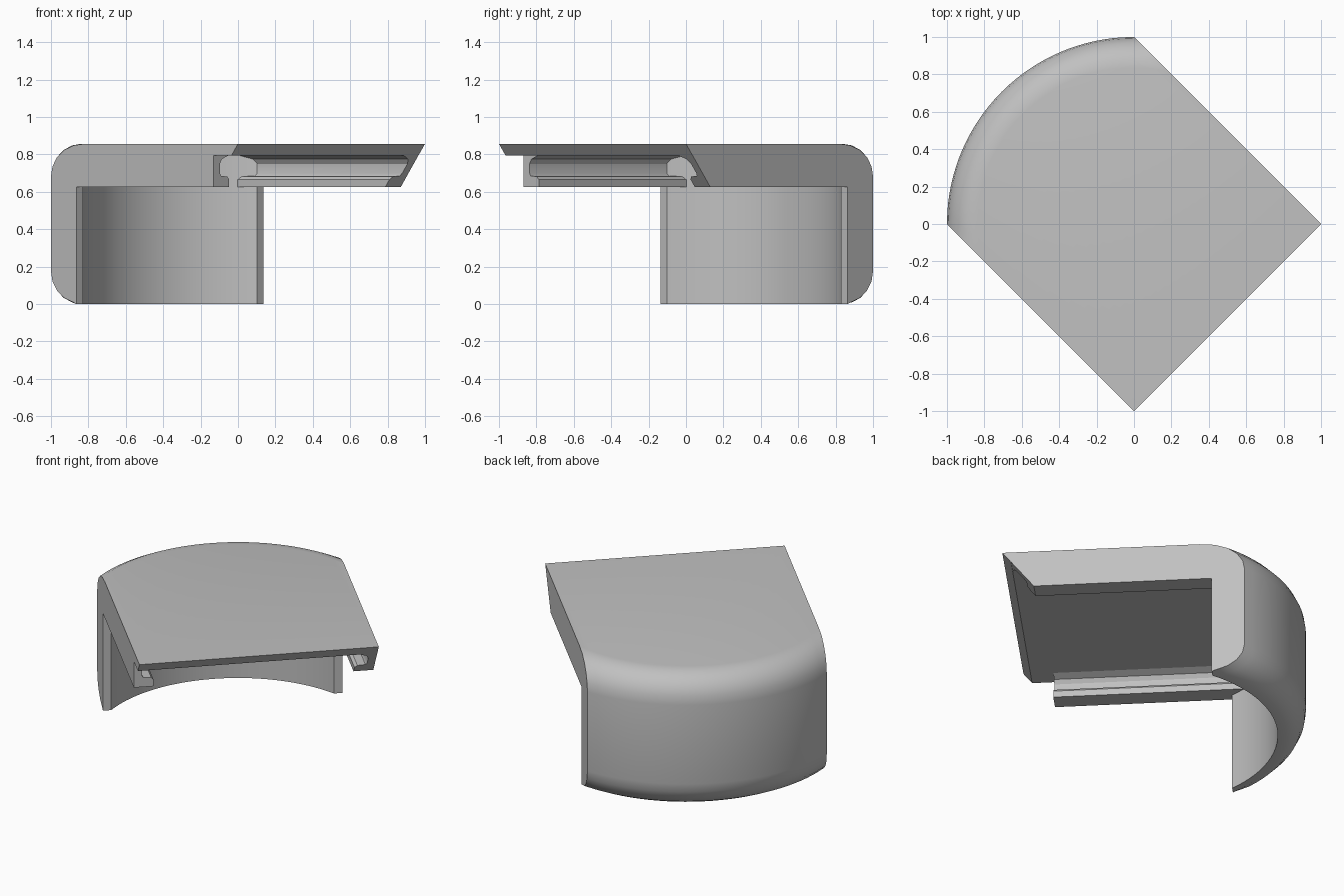
import bpy, bmesh
from math import sin, cos, pi, sqrt, asin
from mathutils import Matrix

cube = bpy.data.objects.get("Cube")
if cube:
    bpy.data.objects.remove(cube, do_unlink=True)

grey = bpy.data.materials.new("plain grey")
grey.use_nodes = True
colour = (0.53, 0.53, 0.53, 1)
grey.diffuse_color = colour
grey.node_tree.nodes["Principled BSDF"].inputs["Base Color"].default_value = colour

HALF = sqrt(0.5)          # half width and half depth of the square part
INNER = 0.836             # radius of the inside of the curved wall
TOP, CEILING, RAIL = 0.857, 0.793, 0.625
FRONT_SLOPE = 0.79        # lean of the open front edge
ROUND = 0.175             # rounding of the wall's top and bottom


def loft(name, sections):
    """Skin a closed row of equal sections, cap it and turn it to the diagonal."""
    bm = bmesh.new()
    rings = [[bm.verts.new(p) for p in s] for s in sections]
    n = len(rings[0])
    for a, b in zip(rings, rings[1:]):
        for i in range(n):
            j = (i + 1) % n
            bm.faces.new((a[i], a[j], b[j], b[i]))
    bm.faces.new(rings[0])
    bm.faces.new(rings[-1])
    bmesh.ops.recalc_face_normals(bm, faces=bm.faces)
    bm.transform(Matrix.Rotation(-pi / 4, 4, 'Z'))
    mesh = bpy.data.meshes.new(name)
    bm.to_mesh(mesh)
    bm.free()
    mesh.materials.append(grey)
    obj = bpy.data.objects.new(name, mesh)
    bpy.context.collection.objects.link(obj)
    bpy.ops.object.select_all(action='DESELECT')
    obj.select_set(True)
    bpy.context.view_layer.objects.active = obj
    bpy.ops.object.shade_smooth_by_angle(angle=pi / 6)
    return obj


# Curved wall and flat top, as one shell
STEPS = 5
core = 1 - INNER
arc = [i / STEPS * pi / 2 for i in range(STEPS + 1)]
outer = [(INNER + core * sin(a), ROUND * (1 - cos(a))) for a in arc]
outer += [(INNER + core * cos(a), TOP - ROUND * (1 - sin(a))) for a in arc]


def shell_section(v):
    w = min(abs(v), 0.658)
    inside = -sqrt(INNER ** 2 - w ** 2)
    pts = []
    for r, z in outer:
        u = -sqrt(r * r - v * v)
        pts.append((min(u, inside) if z < RAIL else u, v, z))
    pts += [(HALF, v, TOP),
            (HALF - FRONT_SLOPE * (TOP - CEILING), v, CEILING),
            (inside, v, CEILING)]
    return pts


limit = asin(0.658 / INNER)
stations = [INNER * sin(limit * i / 14) for i in range(-14, 15)]
loft("curved_cover", [shell_section(v) for v in [-HALF] + stations + [HALF]])

# Grooved side rails with an inward lip
rail_profile = [(HALF, RAIL), (0.59, RAIL), (0.59, 0.665), (0.605, 0.682),
                (0.652, 0.685), (0.66, 0.7), (0.66, 0.75),
                (0.645, 0.775), (0.6, CEILING), (HALF, CEILING)]
for name, side, slope in (("left_rail", 1, FRONT_SLOPE), ("right_rail", -1, 0)):
    back = [(-0.62, side * v, z) for v, z in rail_profile]
    front = [(0.523 + slope * (z - RAIL), side * v, z) for v, z in rail_profile]
    loft(name, [back, front])
